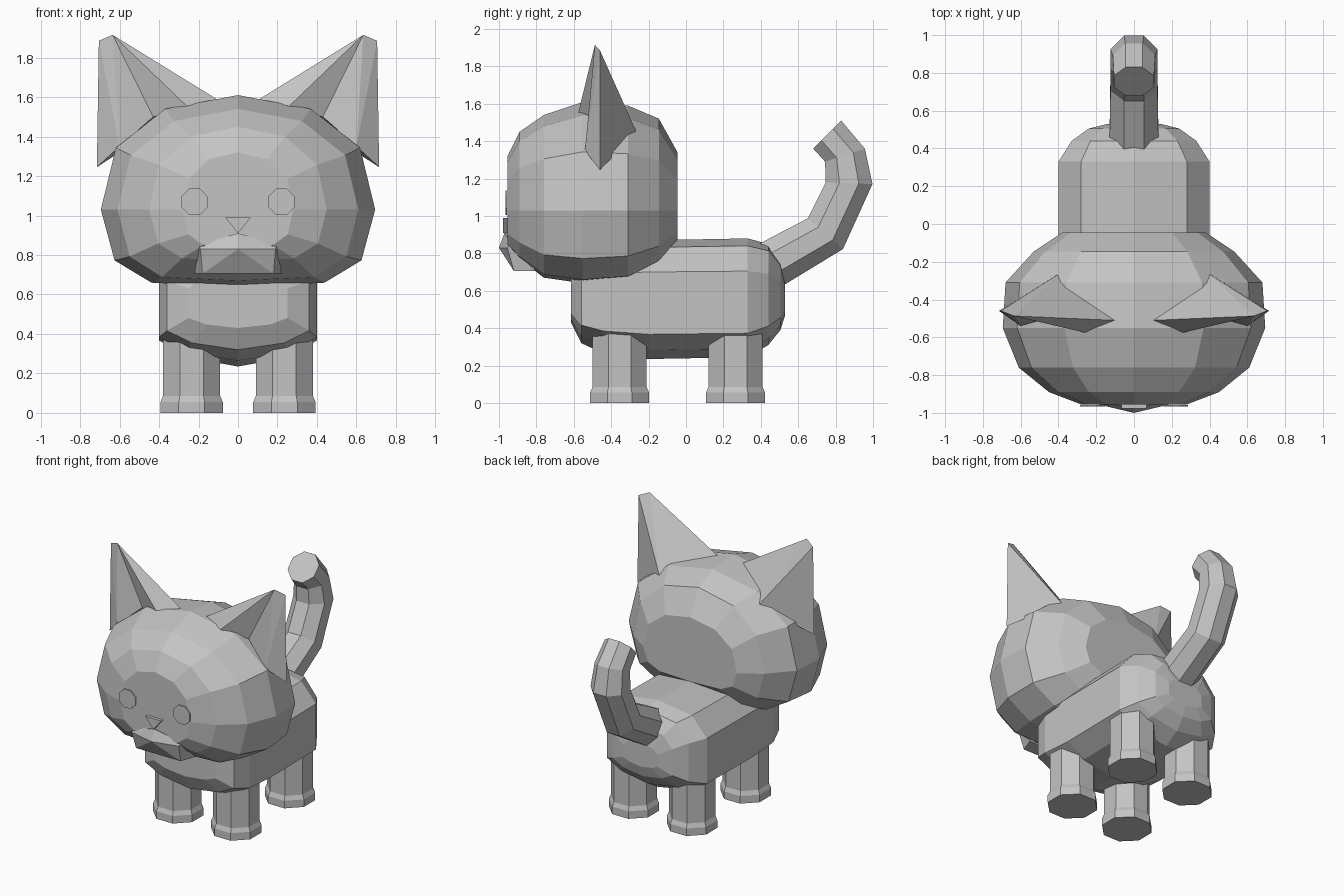
import bpy, bmesh, math
from mathutils import Vector

cube = bpy.data.objects.get("Cube")
if cube:
    bpy.data.objects.remove(cube, do_unlink=True)

grey = bpy.data.materials.new("soft_grey")
grey.use_nodes = True
GREY = (0.55, 0.55, 0.55, 1)
grey.diffuse_color = GREY
grey.node_tree.nodes["Principled BSDF"].inputs["Base Color"].default_value = GREY


def finish(name, bm):
    bmesh.ops.recalc_face_normals(bm, faces=bm.faces)
    mesh = bpy.data.meshes.new(name)
    bm.to_mesh(mesh)
    bm.free()
    mesh.materials.append(grey)
    obj = bpy.data.objects.new(name, mesh)
    bpy.context.collection.objects.link(obj)
    return obj


def loft(name, rings):
    """Skin a list of equal-length rings and cap both ends."""
    bm = bmesh.new()
    loops = [[bm.verts.new(p) for p in ring] for ring in rings]
    n = len(loops[0])
    for a, b in zip(loops, loops[1:]):
        for i in range(n):
            j = (i + 1) % n
            bm.faces.new((a[i], a[j], b[j], b[i]))
    bm.faces.new(loops[0])
    bm.faces.new(loops[-1])
    return finish(name, bm)


def section_rings(half, stations, mid):
    """Mirror a half section and scale it to each (y, width, top, bottom)."""
    full = half + [(-x, z) for x, z in half[-2:0:-1]]
    return [[(x * w, y, mid + z * (top - mid if z > 0 else mid - bottom))
             for x, z in full] for y, w, top, bottom in stations]


def octagon(centre, u, v, r):
    """Octagon with flats along u and v, r measured to the flats."""
    r /= math.cos(math.pi / 8)
    return [centre + r * (math.cos(a) * u + math.sin(a) * v)
            for a in ((i + 0.5) * math.pi / 4 for i in range(8))]


X, Y, Z = Vector((1, 0, 0)), Vector((0, 1, 0)), Vector((0, 0, 1))

# Head: wide faceted ball with flat face and back
head_half = [(0, 1), (0.53, 0.88), (0.89, 0.54), (1, 0),
             (0.9, -0.66), (0.63, -0.95), (0, -1)]
loft("head", section_rings(head_half, [
    (-0.955, 0.28, 1.32, 0.84), (-0.89, 0.45, 1.45, 0.77),
    (-0.76, 0.61, 1.54, 0.67), (-0.55, 0.695, 1.61, 0.64),
    (-0.31, 0.68, 1.59, 0.66), (-0.145, 0.53, 1.52, 0.74),
    (-0.045, 0.38, 1.34, 0.87)], 1.03))

# Body: rounded box section along y
body_half = [(0, 1), (0.7, 0.88), (1, 0.47), (1, -0.58), (0.65, -0.85), (0, -1)]
loft("body", section_rings(body_half, [
    (-0.615, 0.25, 0.72, 0.43), (-0.56, 0.36, 0.8, 0.32),
    (-0.44, 0.4, 0.85, 0.265), (-0.2, 0.4, 0.87, 0.235),
    (0.33, 0.4, 0.88, 0.245), (0.44, 0.33, 0.85, 0.31),
    (0.505, 0.24, 0.76, 0.39), (0.53, 0.14, 0.64, 0.47)], 0.55))

# Legs with slightly flared paws
for side, x in (("left", 0.235), ("right", -0.235)):
    for end, y in (("front", -0.355), ("back", 0.265)):
        loft(f"{end}_{side}_leg", [
            octagon(Vector((x, y, z)), X, Y, r)
            for z, r in ((0, 0.158), (0.055, 0.158), (0.085, 0.145), (0.42, 0.145))])

# Tail: octagonal tube curling up and forward, given as (y, z, radius, lean)
tail = []
for y, z, r, lean in ((0.42, 0.72, 0.13, 30), (0.745, 0.905, 0.125, 49),
                      (0.872, 1.175, 0.125, 88), (0.85, 1.325, 0.112, 108),
                      (0.755, 1.435, 0.106, 135)):
    a = math.radians(lean)
    across = -math.sin(a) * Y + math.cos(a) * Z
    tail.append(octagon(Vector((0, y, z)), X, across, r))
loft("tail", tail)

# Ears: blunt-tipped pyramids with a folded front
EAR = dict(tip=(0.635, -0.487, 1.915), tip_out=(0.705, -0.46, 1.885),
           inner=(0.1, -0.51, 1.585), front=(0.26, -0.575, 1.555),
           fold=(0.43, -0.49, 1.5), rim=(0.6, -0.54, 1.35),
           outer=(0.715, -0.46, 1.245), back=(0.4, -0.265, 1.45))
EAR_FACES = ["tip inner front", "tip front fold", "tip fold rim",
             "tip rim tip_out", "tip_out rim outer", "tip_out outer back",
             "tip tip_out back", "tip back inner", "inner front fold",
             "inner fold back", "fold rim outer", "fold outer back"]
for side, s in (("left", 1), ("right", -1)):
    bm = bmesh.new()
    v = {k: bm.verts.new((s * x, y, z)) for k, (x, y, z) in EAR.items()}
    for face in EAR_FACES:
        bm.faces.new([v[k] for k in face.split()])
    finish(f"{side}_ear", bm)
    # Eye plate
    loft(f"{side}_eye", [octagon(Vector((s * 0.22, y, 1.07)), X, Z, 0.066)
                         for y in (-0.966, -0.957)])

# Nose: small triangular plate
loft("nose", [[(-0.065, y, 0.99), (0.065, y, 0.99), (0, y, 0.91)]
              for y in (-0.978, -0.95)])

# Muzzle: pointed wedge over the chin
bm = bmesh.new()
for x, y, z in ((0, -0.97, 0.91), (0, -1, 0.83), (0.2, -0.94, 0.855),
                (0.19, -0.955, 0.83), (0.18, -0.92, 0.705),
                (0.22, -0.81, 0.705), (0.18, -0.8, 0.85)):
    for s in ((1, -1) if x else (1,)):
        bm.verts.new((s * x, y, z))
bmesh.ops.convex_hull(bm, input=bm.verts)
finish("muzzle", bm)
